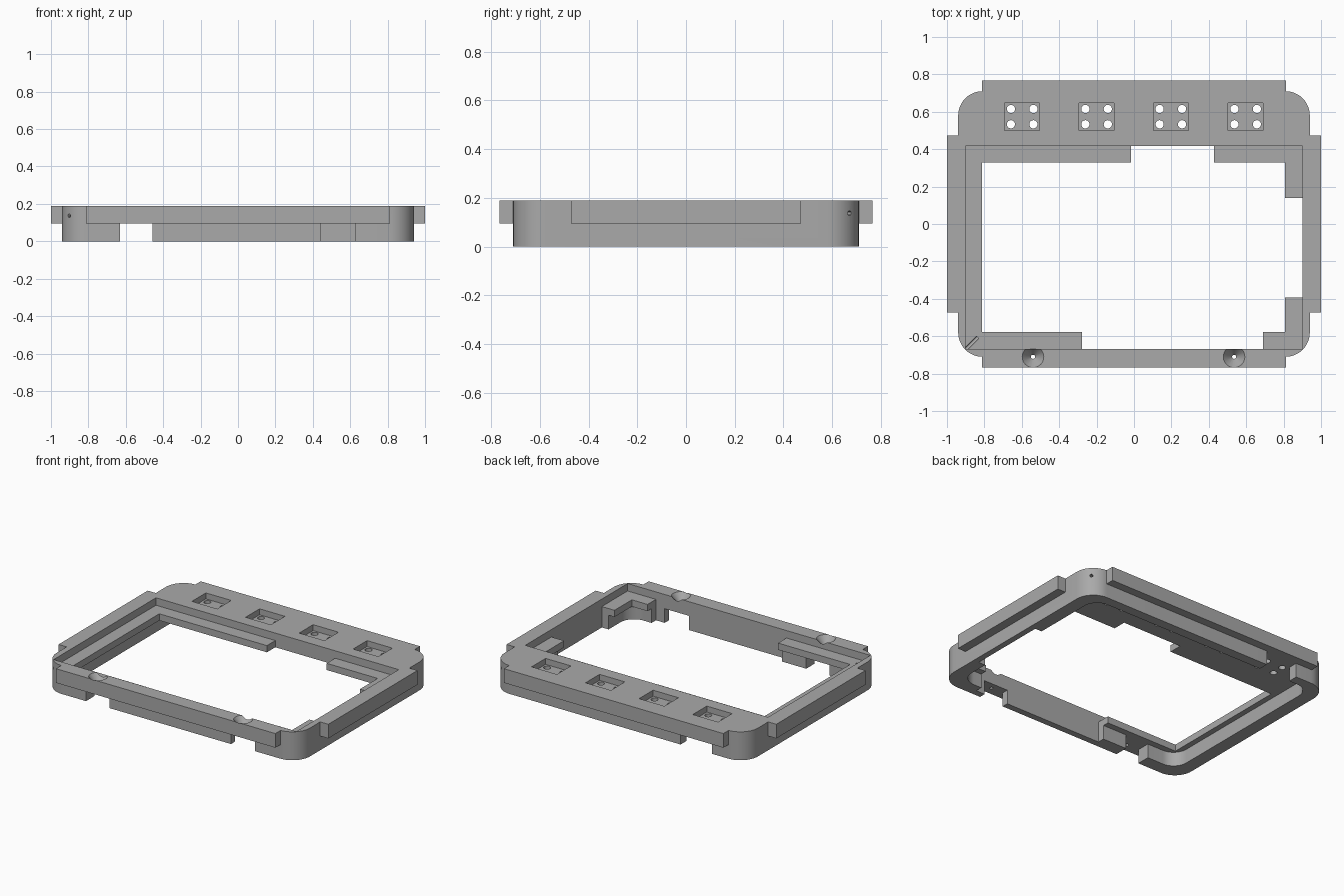
import bpy, math
from mathutils import Matrix

cube = bpy.data.objects.get("Cube")
if cube:
    bpy.data.objects.remove(cube, do_unlink=True)

grey = bpy.data.materials.new("plain_grey")
grey.use_nodes = True
tone = (0.4, 0.4, 0.4, 1)
grey.diffuse_color = tone
grey.node_tree.nodes["Principled BSDF"].inputs["Base Color"].default_value = tone

TOP, MID, LEDGE = 0.19, 0.095, 0.14   # top face, plate underside, ledge top
LOW, HIGH = -0.1, 0.3                 # cutter overshoot


def prism(name, outline, z0, z1):
    n = len(outline)
    verts = [(x, y, z) for z in (z0, z1) for x, y in outline]
    faces = [tuple(reversed(range(n))), tuple(range(n, 2 * n))]
    faces += [(i, (i + 1) % n, n + (i + 1) % n, n + i) for i in range(n)]
    mesh = bpy.data.meshes.new(name)
    mesh.from_pydata(verts, [], faces)
    mesh.materials.append(grey)
    obj = bpy.data.objects.new(name, mesh)
    bpy.context.collection.objects.link(obj)
    return obj


def box(name, x0, x1, y0, y1, z0, z1):
    return prism(name, [(x0, y0), (x1, y0), (x1, y1), (x0, y1)], z0, z1)


def rounded(name, x0, x1, y0, y1, r, z0, z1, steps=12):
    corners = [(x1 - r, y1 - r), (x0 + r, y1 - r), (x0 + r, y0 + r), (x1 - r, y0 + r)]
    pts = []
    for k, (cx, cy) in enumerate(corners):
        for i in range(steps + 1):
            a = (k + i / steps) * math.pi / 2
            pts.append((cx + r * math.cos(a), cy + r * math.sin(a)))
    return prism(name, pts, z0, z1)


def cone(name, r0, r1, z0, z1, x, y, sides=24):
    bpy.ops.mesh.primitive_cone_add(vertices=sides, radius1=r0, radius2=r1,
                                    depth=z1 - z0, location=(x, y, (z0 + z1) / 2))
    obj = bpy.context.object
    obj.name = name
    obj.data.materials.append(grey)
    return obj


def apply(op, other):
    mod = frame.modifiers.new(op.lower(), "BOOLEAN")
    mod.operation, mod.solver, mod.object = op, "EXACT", other
    bpy.context.view_layer.objects.active = frame
    bpy.ops.object.modifier_apply(modifier=mod.name)
    bpy.data.objects.remove(other, do_unlink=True)


def cut(other):
    apply("DIFFERENCE", other)


# Rounded body with side and end flanges
frame = rounded("frame", -0.94, 0.94, -0.71, 0.71, 0.13, 0, TOP)
apply("UNION", box("side_flange", -1, 1, -0.472, 0.472, MID, TOP))
apply("UNION", box("end_flange", -0.813, 0.813, -0.766, 0.766, MID, TOP))

# Underside hollow, panel recess and window
cut(rounded("hollow", -0.85, 0.85, -0.62, 0.645, 0.1, LOW, MID))
cut(box("recess", -0.9, 0.9, -0.667, 0.417, LEDGE, HIGH))
cut(box("window", -0.813, 0.806, -0.578, 0.328, LOW, HIGH))

# Breaks in the ledge
cut(box("front_break", -0.278, 0.69, -0.667, -0.5, LOW, HIGH))
cut(box("side_break", 0.7, 0.9, -0.394, 0.14, LOW, HIGH))
cut(box("back_break", -0.015, 0.428, 0.2, 0.417, LOW, HIGH))

# Gaps in the lower wall
for x0, x1, y0, y1 in [(-0.63, -0.457, -0.8, -0.6), (0.445, 0.625, -0.8, -0.6),
                       (-0.69, -0.457, 0.6, 0.8)]:
    cut(box("wall_gap", x0, x1, y0, y1, LOW, MID))

# Shallow square pockets with four through holes each
for x in (-0.598, -0.2, 0.197, 0.597):
    cut(box("pocket", x - 0.094, x + 0.094, 0.5, 0.648, TOP - 0.04, HIGH))
    for dx in (-0.06, 0.06):
        for dy in (-0.041, 0.041):
            cut(cone("pin_hole", 0.022, 0.022, LOW, HIGH, x + dx, 0.574 + dy))

# Countersunk screw holes in the front rail
for x in (-0.54, 0.535):
    cut(cone("countersink", 0.01, 0.064, TOP - 0.06, TOP + 0.008, x, -0.71, 32))
    cut(cone("screw_hole", 0.011, 0.011, LOW, HIGH, x, -0.71, 12))

# Small diagonal holes through two opposite corners
for s in (1, -1):
    pin = cone("corner_hole", 0.01, 0.01, -0.09, 0.09, 0, 0, 12)
    pin.matrix_world = (Matrix.Translation((0.9 * s, 0.67 * s, 0.137))
                        @ Matrix.Rotation(math.pi / 4, 4, "Z")
                        @ Matrix.Rotation(math.pi / 2, 4, "Y"))
    bpy.context.view_layer.update()
    cut(pin)

bpy.ops.object.select_all(action="DESELECT")
frame.select_set(True)
bpy.context.view_layer.objects.active = frame
bpy.ops.object.shade_smooth_by_angle(angle=math.radians(30))
